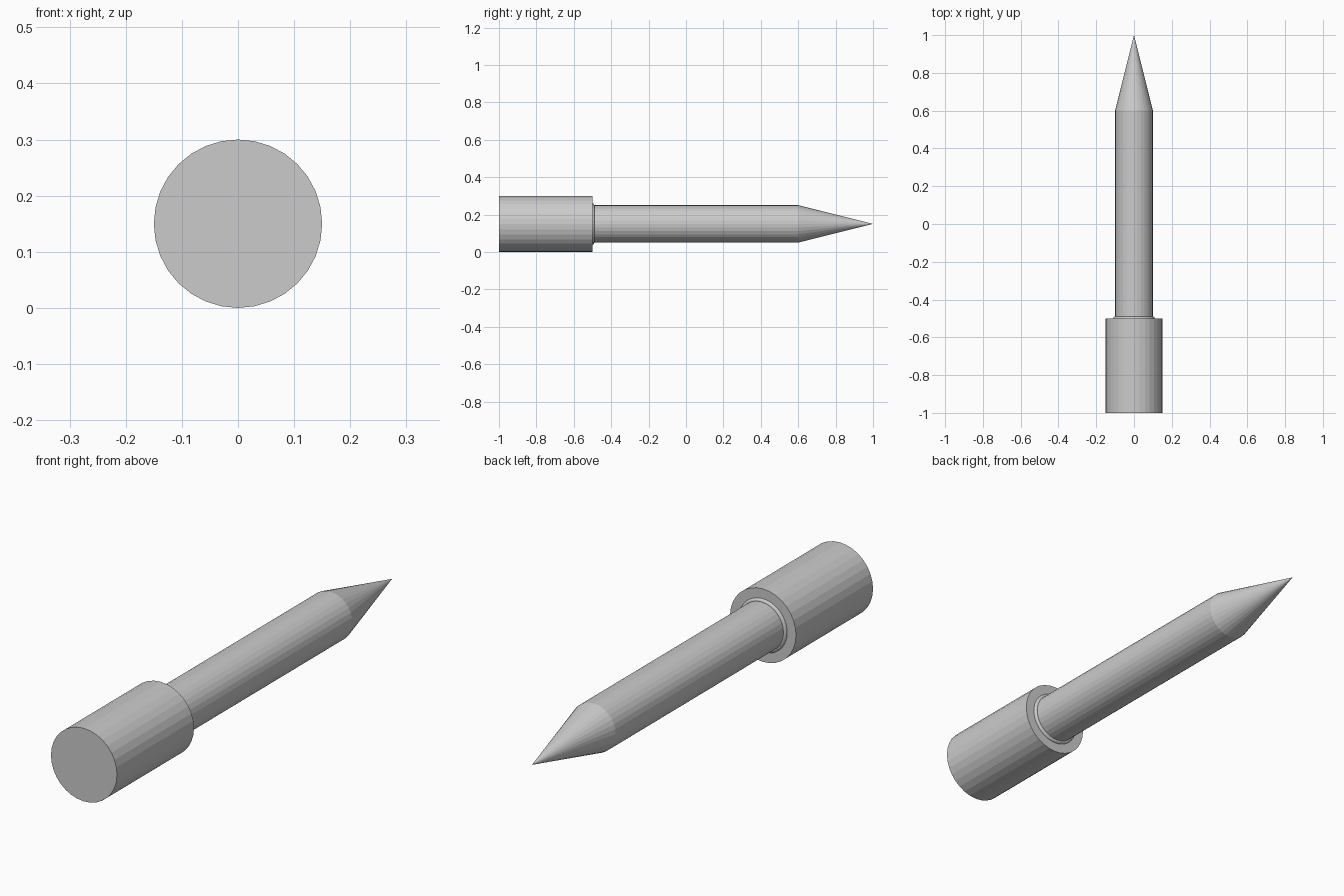
import bpy, math

if "Cube" in bpy.data.objects:
    bpy.data.objects.remove(bpy.data.objects["Cube"])

SIDES = 32
AXIS_Z = 0.15
ALONG_Y = (-math.pi / 2, 0, 0)  # turns local +z to +y

metal = bpy.data.materials.new("grey metal")
metal.diffuse_color = (0.6, 0.6, 0.6, 1)
metal.use_nodes = True
metal.node_tree.nodes["Principled BSDF"].inputs["Base Color"].default_value = metal.diffuse_color


def finish(name):
    obj = bpy.context.object
    obj.name = name
    obj.data.materials.append(metal)
    return obj


def tapered_rod(name, r1, r2, y1, y2):
    bpy.ops.mesh.primitive_cone_add(
        vertices=SIDES, radius1=r1, radius2=r2, depth=y2 - y1,
        location=(0, (y1 + y2) / 2, AXIS_Z), rotation=ALONG_Y)
    return finish(name)


# Thick grip, slim shaft and pointed end, all on one axis
tapered_rod("handle", 0.15, 0.15, -1.0, -0.5)
tapered_rod("shaft", 0.10, 0.10, -0.5, 0.6)
tapered_rod("tip", 0.10, 0.0, 0.6, 1.0)

# Thin rounded ring where the shaft enters the handle
bpy.ops.mesh.primitive_torus_add(
    major_radius=0.10, minor_radius=0.01, major_segments=48, minor_segments=12,
    location=(0, -0.5, AXIS_Z), rotation=ALONG_Y)
finish("collar_ring")
